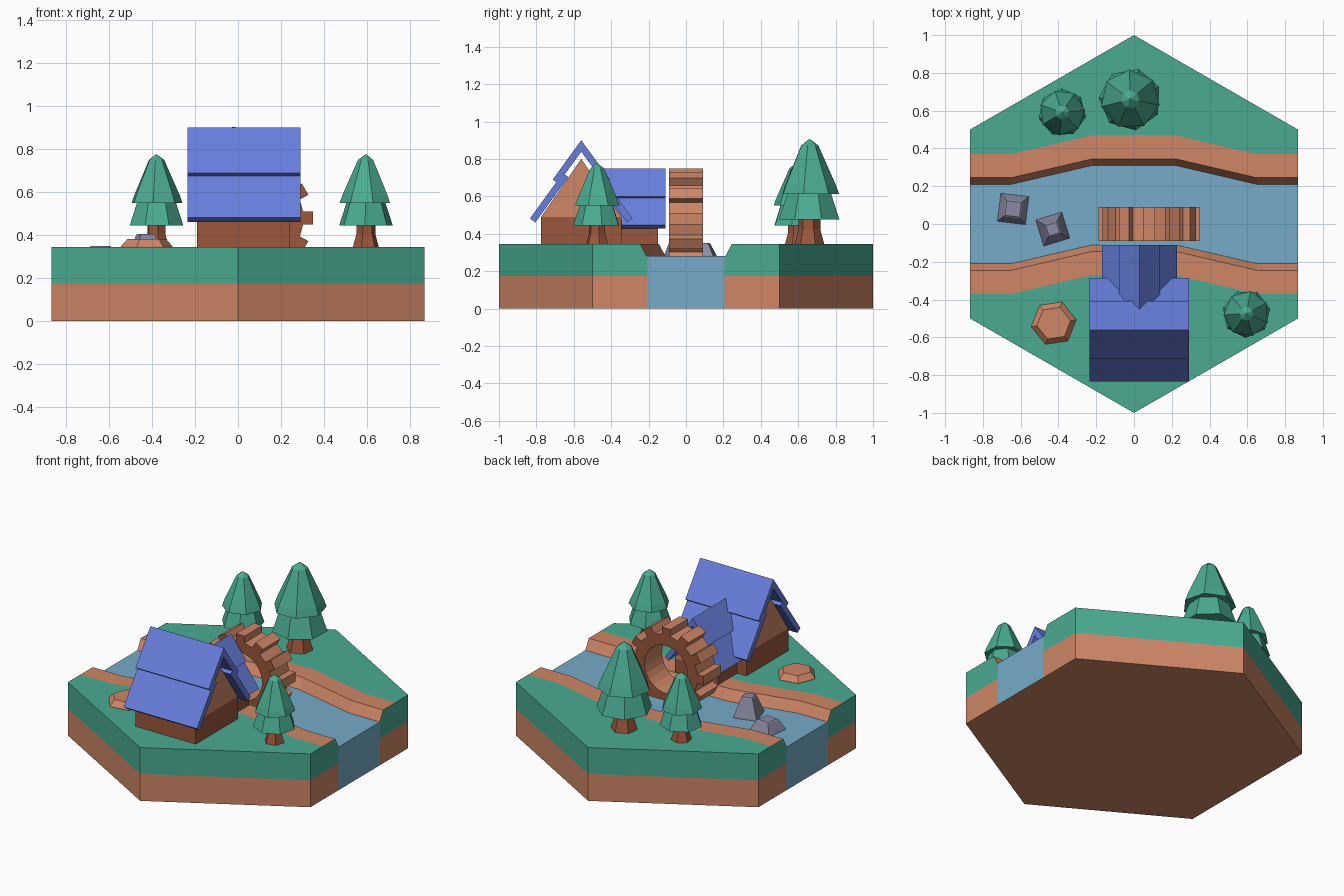
import bpy, bmesh, math
from math import sin, cos, tan, radians, pi

cube = bpy.data.objects.get("Cube")
if cube:
    bpy.data.objects.remove(cube, do_unlink=True)


def material(name, r, g, b):
    m = bpy.data.materials.new(name)
    m.use_nodes = True
    m.diffuse_color = (r, g, b, 1)
    m.node_tree.nodes["Principled BSDF"].inputs["Base Color"].default_value = (r, g, b, 1)
    return m


GRASS = material("grass green", .069, .41, .285)
EARTH = material("clay orange", .62, .24, .133)
WATER = material("water blue", .18, .41, .58)
ROOF = material("roof blue", .138, .21, .72)
WOOD = material("dark wood", .33, .095, .045)
STONE = material("stone grey", .26, .26, .37)


def finish(name, bm, *mats):
    bmesh.ops.recalc_face_normals(bm, faces=bm.faces)
    mesh = bpy.data.meshes.new(name)
    bm.to_mesh(mesh)
    bm.free()
    for m in mats:
        mesh.materials.append(m)
    ob = bpy.data.objects.new(name, mesh)
    bpy.context.collection.objects.link(ob)
    return ob


def loft(bm, rings, closed=True):
    """Skin equal-length rings of points; return vertex rings and strips of faces."""
    rows = [[bm.verts.new(p) for p in ring] for ring in rings]
    strips = []
    for a, b in zip(rows, rows[1:]):
        n = len(a)
        strips.append([bm.faces.new((a[i], a[(i + 1) % n], b[(i + 1) % n], b[i]))
                       for i in range(n)])
    return rows, strips


def prism(name, profile, axis, lo, hi, mat):
    """Extrude a profile (across, height) along x or y."""
    bm = bmesh.new()
    place = (lambda t, p: (t, p[0], p[1])) if axis == "X" else (lambda t, p: (p[0], t, p[1]))
    rows, _ = loft(bm, [[place(t, p) for p in profile] for t in (lo, hi)])
    bm.faces.new(rows[0])
    bm.faces.new(rows[1])
    return finish(name, bm, mat)


def turned(name, x, y, profile, sides, mat, spin=0.0):
    """Faceted solid from a list of (radius, height)."""
    bm = bmesh.new()
    rings = [[(x + r * cos(spin + 2 * pi * i / sides), y + r * sin(spin + 2 * pi * i / sides), z)
              for i in range(sides)] for r, z in profile]
    rows, _ = loft(bm, rings)
    bm.faces.new(rows[0])
    bm.faces.new(rows[-1])
    return finish(name, bm, mat)


# Hexagonal ground, split by a bending river
TOP, MID, RIVER = .345, .175, .28
STATIONS = [-.868, -.65, -.22, 0, .22, .65, .868]


def bend(x):
    return .1 * min(1, max(0, (.65 - abs(x)) / .43))


def bank(name, side):
    bm = bmesh.new()
    rings = []
    for x in STATIONS:
        edge = side * (1 - abs(x) * .5 / .868)
        sand, lip, shore = [side * d + bend(x) for d in (.37, .245, .205)]
        rings.append([(x, y, z) for y, z in (
            (edge, 0), (edge, MID), (edge, TOP), (sand, TOP),
            (lip, TOP), (shore, RIVER - .01), (shore, MID), (shore, 0))])
    rows, strips = loft(bm, rings)
    for strip in strips:
        for i in (1, 2):
            strip[i].material_index = 1
    for r in (rows[0], rows[-1]):
        bm.faces.new((r[0], r[1], r[6], r[7]))
        bm.faces.new(r[1:7]).material_index = 1
    finish(name, bm, EARTH, GRASS)


bank("south_bank", -1)
bank("north_bank", 1)

bm = bmesh.new()
rows, strips = loft(bm, [[(x, s * .21 + bend(x), z) for s, z in
                          ((-1, 0), (-1, RIVER), (1, RIVER), (1, 0))] for x in STATIONS])
for strip in strips:
    strip[3].material_index = 1
bm.faces.new(rows[0])
bm.faces.new(rows[-1])
finish("river", bm, WATER, EARTH)

# House and its river-side wing
PITCH = radians(54)


def roof(name, axis, mid, peak, lo, hi, split, end, drop, thick):
    """Two overlapping rows of slabs on each side of a ridge."""
    def at(side, along, depth):
        return (mid + side * (along * cos(PITCH) - depth * sin(PITCH)),
                peak - along * sin(PITCH) - depth * cos(PITCH))
    for side, tag in ((-1, "a"), (1, "b")):
        upper = [at(side, 0, 0), at(side, split, 0), at(side, split, thick),
                 at(side, thick * tan(PITCH), thick)]
        lower = [at(side, a, d) for a, d in ((split - .06, drop), (end, drop),
                                             (end, drop + thick), (split - .06, drop + thick))]
        prism(f"{name}_upper_{tag}", upper, axis, lo, hi, ROOF)
        prism(f"{name}_lower_{tag}", lower, axis, lo, hi, ROOF)


def walls(name, axis, mid, half, floor, top, peak, lo, hi):
    l, r = mid - half, mid + half
    prism(name + "_walls", [(l, floor), (r, floor), (r, top), (l, top)], axis, lo, hi, WOOD)
    prism(name + "_gable", [(l, top), (r, top), (mid, peak)], axis, lo, hi, EARTH)


walls("house", "X", -.56, .215, .33, .49, .80, -.19, .24)
roof("house_roof", "X", -.56, .9, -.235, .29, .26, .5, .024, .036)
walls("wing", "Y", .03, .155, .25, .435, .66, -.38, -.15)
roof("wing_roof", "Y", .03, .75, -.46, -.11, .185, .362, .018, .03)

# Water wheel with square paddles around a wide ring
HUB_X, HUB_Z, TEETH = .08, .48, 12
outline = []
for k in range(TEETH):
    for r, a in ((.225, -7.5), (.27, -6.5), (.27, 6.5), (.225, 7.5)):
        outline.append((r, radians(k * 360 / TEETH + a)))


def wheel_ring(y, inner):
    return [(HUB_X + (.155 if inner else r) * cos(a), y,
             HUB_Z + (.155 if inner else r) * sin(a)) for r, a in outline]


bm = bmesh.new()
loft(bm, [wheel_ring(-.09, True), wheel_ring(-.09, False), wheel_ring(.09, False),
          wheel_ring(.09, True), wheel_ring(-.09, True)])
bmesh.ops.remove_doubles(bm, verts=bm.verts, dist=.0001)
bm.normal_update()
for f in bm.faces:
    f.material_index = 1 if abs(f.normal.y) > .5 else 0
finish("water_wheel", bm, EARTH, WOOD)

# Trees: tapered trunk and two stacked tiers of foliage
for name, x, y, s, spin in (("front_tree", .595, -.475, 1, .2),
                            ("back_left_tree", -.38, .59, 1, .7),
                            ("tall_tree", -.02, .66, 1.3, .4)):
    for part, sides, mat, turn, shape in (
            ("trunk", 6, WOOD, 0, ((.064, -.01), (.045, .06), (.045, .13))),
            ("lower_foliage", 7, GRASS, 0, ((.06, .1), (.128, .1), (.118, .13), (.09, .215))),
            ("upper_foliage", 7, GRASS, .3, ((.07, .205), (.122, .205), (.11, .24),
                                             (.037, .405), (.004, .43)))):
        turned(f"{name}_{part}", x, y, [(r * s, TOP + z * s) for r, z in shape],
               sides, mat, spin + turn)

# Clay mound on the grass and two boulders in the river
turned("clay_mound", -.425, -.525, [(.122, TOP - .01), (.12, TOP + .005), (.09, .383)],
       6, EARTH, .15)
turned("near_boulder", -.43, -.027, [(.108, .25), (.1, .29), (.05, .4), (.042, .405)],
       4, STONE, radians(62))
turned("far_boulder", -.64, .08, [(.11, .25), (.105, .285), (.065, .345), (.055, .35)],
       4, STONE, radians(38))
